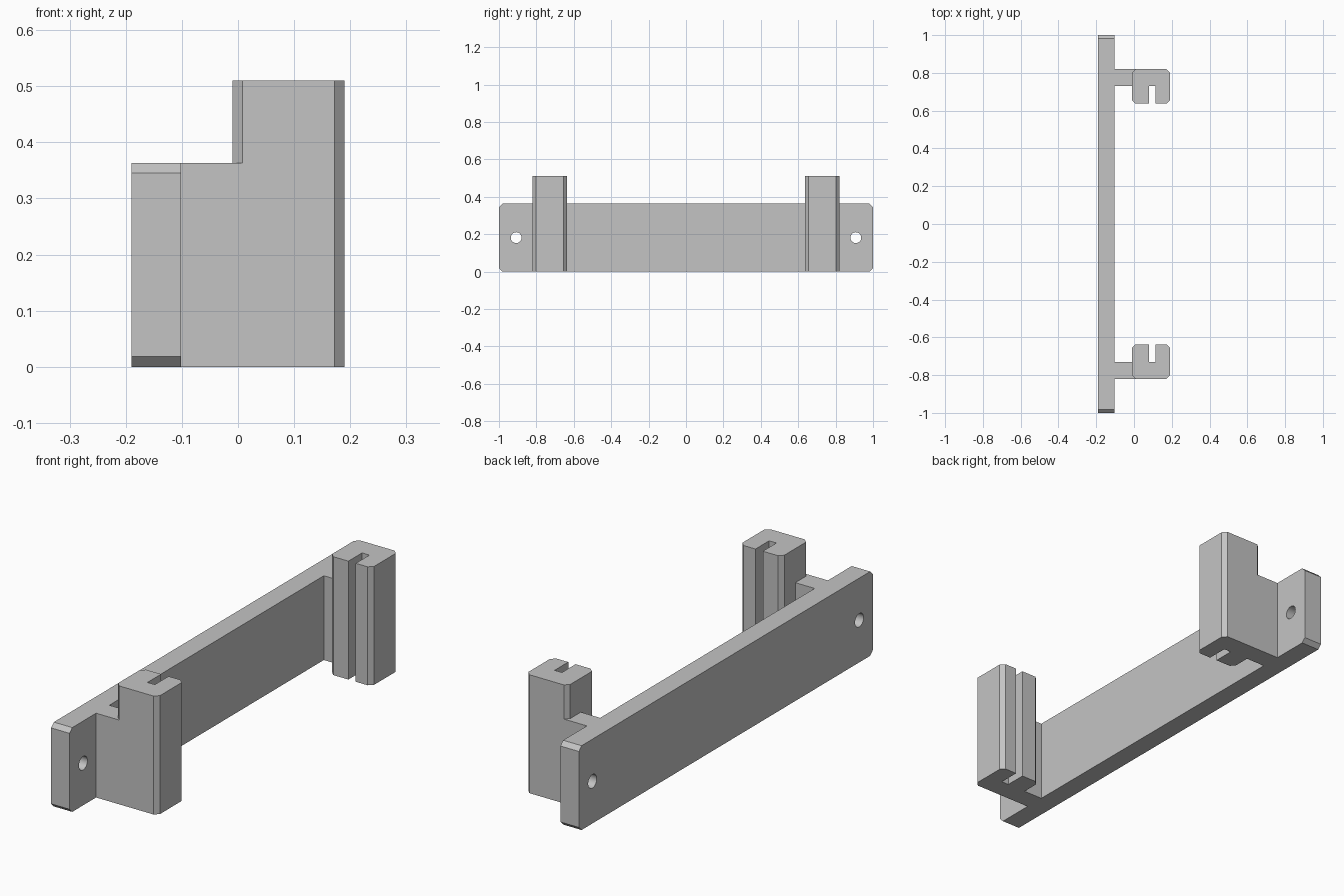
import bpy, bmesh, math
from mathutils import Vector

cube = bpy.data.objects.get("Cube")
if cube:
    bpy.data.objects.remove(cube, do_unlink=True)

GREY = (0.55, 0.55, 0.55, 1)
mat = bpy.data.materials.new("plain_grey")
mat.use_nodes = True
mat.diffuse_color = GREY
mat.node_tree.nodes["Principled BSDF"].inputs["Base Color"].default_value = GREY

BACK, FACE = -0.19, -0.102          # plate thickness along x
PLATE_H, POST_H = 0.363, 0.51
CH = 0.018                          # corner chamfer


def prism(name, loops, to_3d, depth):
    """Fill an outline (further loops are holes) and extrude it along depth."""
    bm = bmesh.new()
    edges = []
    for loop in loops:
        vs = [bm.verts.new(to_3d(*p)) for p in loop]
        edges += [bm.edges.new((v, vs[i - 1])) for i, v in enumerate(vs)]
    bmesh.ops.triangle_fill(bm, use_beauty=True, edges=edges)
    ext = bmesh.ops.extrude_face_region(bm, geom=bm.faces[:], use_keep_orig=True)
    moved = [g for g in ext["geom"] if isinstance(g, bmesh.types.BMVert)]
    bmesh.ops.translate(bm, verts=moved, vec=Vector(depth))
    bmesh.ops.recalc_face_normals(bm, faces=bm.faces[:])
    me = bpy.data.meshes.new(name)
    bm.to_mesh(me)
    bm.free()
    me.materials.append(mat)
    ob = bpy.data.objects.new(name, me)
    bpy.context.collection.objects.link(ob)
    bpy.ops.object.select_all(action='DESELECT')
    ob.select_set(True)
    bpy.context.view_layer.objects.active = ob
    bpy.ops.object.shade_smooth_by_angle(angle=math.radians(30))
    return ob


def circle(cx, cy, r, n=32):
    return [(cx + r * math.cos(math.tau * i / n), cy + r * math.sin(math.tau * i / n))
            for i in range(n)]


# Long wall plate with chamfered corners and a screw hole at each end
half = [(1 - CH, 0), (1, CH), (1, PLATE_H - CH), (1 - CH, PLATE_H)]
outline = half + [(-y, z) for y, z in reversed(half)]
holes = [circle(s * 0.908, PLATE_H / 2, 0.029) for s in (-1, 1)]
prism("wall_plate", [outline] + holes, lambda y, z: (BACK, y, z), (FACE - BACK, 0, 0))

# Slotted post outline, and the arm that joins it to the plate
X0, X1, Y0, Y1 = -0.01, 0.19, 0.637, 0.82
S0, S1, SLOT_END, ARM_Y = 0.08, 0.115, 0.73, 0.73
post = [(X0 + CH, Y0), (S0, Y0), (S0, SLOT_END), (S1, SLOT_END), (S1, Y0),
        (X1 - CH, Y0), (X1, Y0 + CH), (X1, Y1 - CH), (X1 - CH, Y1),
        (X0 + CH, Y1), (X0, Y1 - CH), (X0, Y0 + CH)]
arm = [(FACE, ARM_Y), (X0, ARM_Y), (X0, Y1 - CH), (X0 + CH, Y1), (FACE, Y1)]

for side, s in (("front", -1), ("back", 1)):
    place = lambda x, y, s=s: (x, s * y, 0)
    prism(side + "_slotted_post", [post], place, (0, 0, POST_H))
    prism(side + "_arm", [arm], place, (0, 0, PLATE_H))
